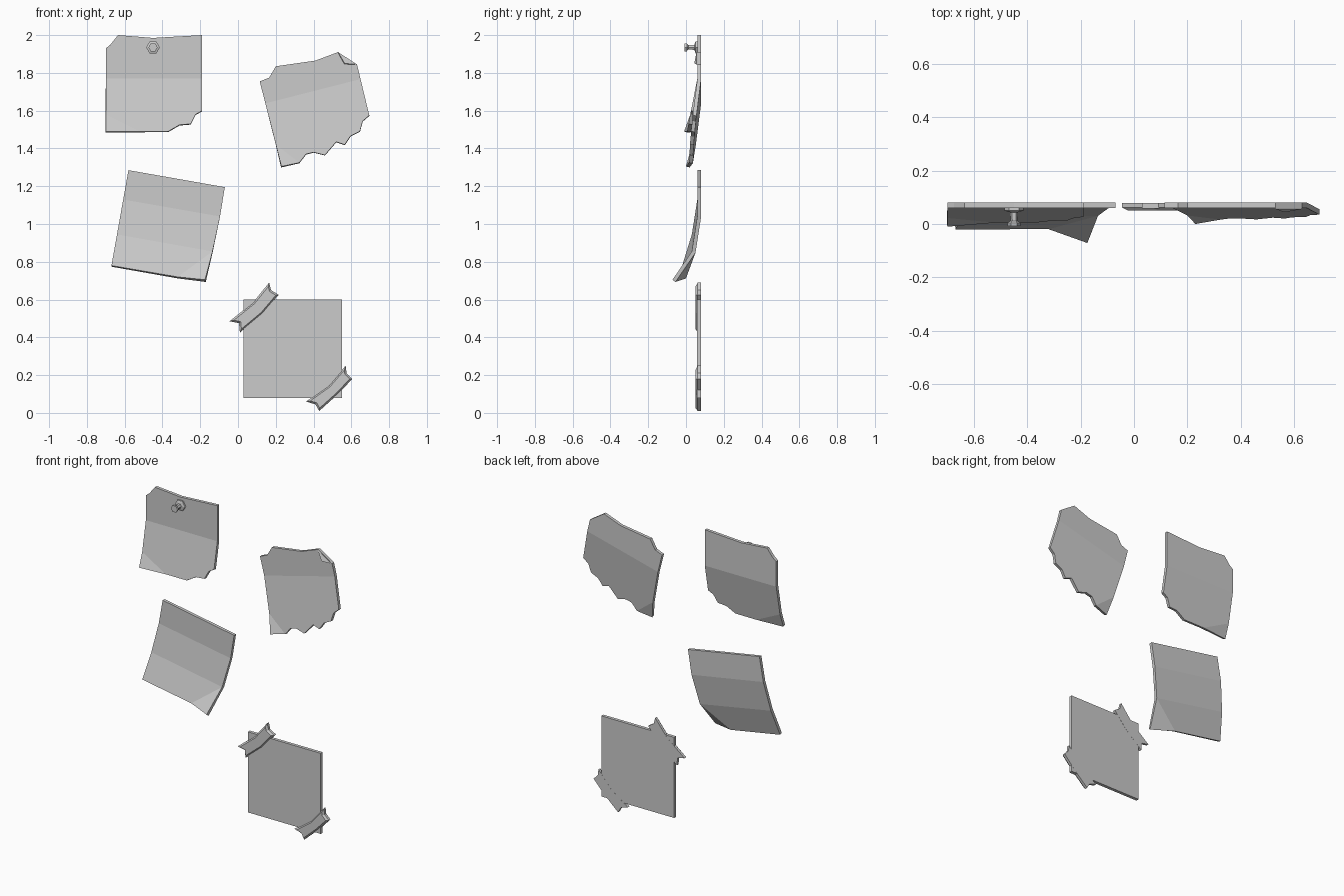
import bpy, bmesh, math
from mathutils import Vector

cube = bpy.data.objects.get("Cube")
if cube:
    bpy.data.objects.remove(cube, do_unlink=True)

paper_grey = bpy.data.materials.new("paper_grey")
paper_grey.use_nodes = True
GREY = (0.6, 0.6, 0.6, 1)
paper_grey.diffuse_color = GREY
paper_grey.node_tree.nodes["Principled BSDF"].inputs["Base Color"].default_value = GREY


def finish(bm, name):
    mesh = bpy.data.meshes.new(name)
    bm.to_mesh(mesh)
    bm.free()
    mesh.materials.append(paper_grey)
    obj = bpy.data.objects.new(name, mesh)
    bpy.context.collection.objects.link(obj)
    return obj


def outline_face(bm, outline, y):
    """One face in the x-z plane that looks towards -y."""
    face = bm.faces.new([bm.verts.new((x, y, z)) for x, z in outline])
    face.normal_update()
    if face.normal.y > 0:
        face.normal_flip()
    return face


def sheet(name, outline, creases=(), y=0.06, thickness=0.02):
    """Paper cut along crease lines; beyond each line it leans forward.
    A crease is (start, end, far point, forward drop at the far point)."""
    bm = bmesh.new()
    outline_face(bm, outline, y)
    folds = []
    for (px, pz), (qx, qz), (tx, tz), drop in creases:
        start = Vector((px, 0, pz))
        side = Vector((qz - pz, 0, px - qx)).normalized()
        bmesh.ops.bisect_plane(bm, geom=bm.verts[:] + bm.edges[:] + bm.faces[:],
                               plane_co=start, plane_no=side, dist=1e-5)
        folds.append((start, side, drop / (Vector((tx, 0, tz)) - start).dot(side)))
    for v in bm.verts:
        v.co.y -= sum(slope * max(0, (v.co - start).dot(side)) for start, side, slope in folds)
    obj = finish(bm, name)
    solid = obj.modifiers.new("thickness", "SOLIDIFY")
    solid.thickness = thickness
    solid.offset = -1
    solid.use_even_offset = True
    return obj


def tape(name, outline):
    """Strip with sloped borders and a raised middle."""
    bm = bmesh.new()
    face = outline_face(bm, outline, 0.079)
    made = bmesh.ops.extrude_face_region(bm, geom=[face], use_keep_orig=True)["geom"]
    front = [f for f in made if isinstance(f, bmesh.types.BMFace)][0]
    bmesh.ops.translate(bm, verts=front.verts[:], vec=(0, -0.017, 0))
    bmesh.ops.inset_region(bm, faces=[front], thickness=0.01, use_even_offset=True)
    bmesh.ops.translate(bm, verts=front.verts[:], vec=(0, -0.012, 0))
    bmesh.ops.recalc_face_normals(bm, faces=bm.faces[:])
    return finish(bm, name)


# Pinned note with torn corners
sheet("pinned_note",
      [(-0.70, 1.49), (-0.70, 1.93), (-0.675, 1.95), (-0.635, 2.0), (-0.45, 1.985),
       (-0.19, 2.0), (-0.19, 1.60), (-0.225, 1.58), (-0.25, 1.53), (-0.31, 1.525), (-0.37, 1.49)],
      [((-0.70, 1.77), (-0.19, 1.77), (-0.70, 1.49), 0.055),
       ((-0.70, 1.58), (-0.52, 1.49), (-0.70, 1.49), 0.015)])

# Torn note with a folded corner
sheet("torn_note",
      [(0.115, 1.755), (0.165, 1.775), (0.20, 1.835), (0.41, 1.865), (0.53, 1.91),
       (0.63, 1.845), (0.695, 1.575), (0.66, 1.545), (0.645, 1.49), (0.595, 1.465),
       (0.565, 1.42), (0.52, 1.435), (0.46, 1.365), (0.40, 1.38), (0.36, 1.37),
       (0.325, 1.325), (0.23, 1.305)],
      [((0.15, 1.64), (0.66, 1.77), (0.23, 1.305), 0.043),
       ((0.20, 1.42), (0.325, 1.325), (0.23, 1.305), 0.017)])
sheet("folded_corner", [(0.53, 1.91), (0.63, 1.845), (0.565, 1.85)],
      [((0.53, 1.91), (0.63, 1.845), (0.565, 1.85), 0.012)], y=0.056, thickness=0.01)

# Curled note
sheet("curled_note",
      [(-0.58, 1.285), (-0.07, 1.195), (-0.095, 1.04), (-0.135, 0.855), (-0.175, 0.705),
       (-0.32, 0.72), (-0.67, 0.78)],
      [((-0.61, 1.13), (-0.095, 1.04), (-0.67, 0.78), 0.055),
       ((-0.64, 0.945), (-0.135, 0.855), (-0.67, 0.78), 0.025),
       ((-0.32, 0.72), (-0.135, 0.855), (-0.175, 0.705), 0.055)])

# Taped note and its two strips
sheet("taped_note", [(0.03, 0.08), (0.03, 0.60), (0.55, 0.60), (0.55, 0.08)],
      y=0.058, thickness=0.0205)
tape("upper_tape", [(-0.045, 0.485), (0.08, 0.585), (0.165, 0.69), (0.175, 0.65),
                    (0.215, 0.625), (0.13, 0.525), (0.01, 0.425), (0.005, 0.475)])
tape("lower_tape", [(0.36, 0.06), (0.48, 0.145), (0.57, 0.25), (0.575, 0.21),
                    (0.605, 0.18), (0.53, 0.1), (0.43, 0.01), (0.41, 0.045)])

# Six-sided push pin, turned from a profile of (radius, y)
profile = [(0.036, 0.062), (0.036, 0.05), (0.015, 0.044), (0.013, 0.012),
           (0.024, 0.004), (0.024, -0.008)]
bm = bmesh.new()
rings = [[bm.verts.new((-0.45 + r * math.cos(k * math.pi / 3), y,
                        1.935 + r * math.sin(k * math.pi / 3))) for k in range(6)]
         for r, y in profile]
for a, b in zip(rings, rings[1:]):
    for k in range(6):
        n = (k + 1) % 6
        bm.faces.new((a[k], a[n], b[n], b[k]))
bm.faces.new(rings[0])
bm.faces.new(rings[-1])
bmesh.ops.recalc_face_normals(bm, faces=bm.faces[:])
finish(bm, "push_pin")
